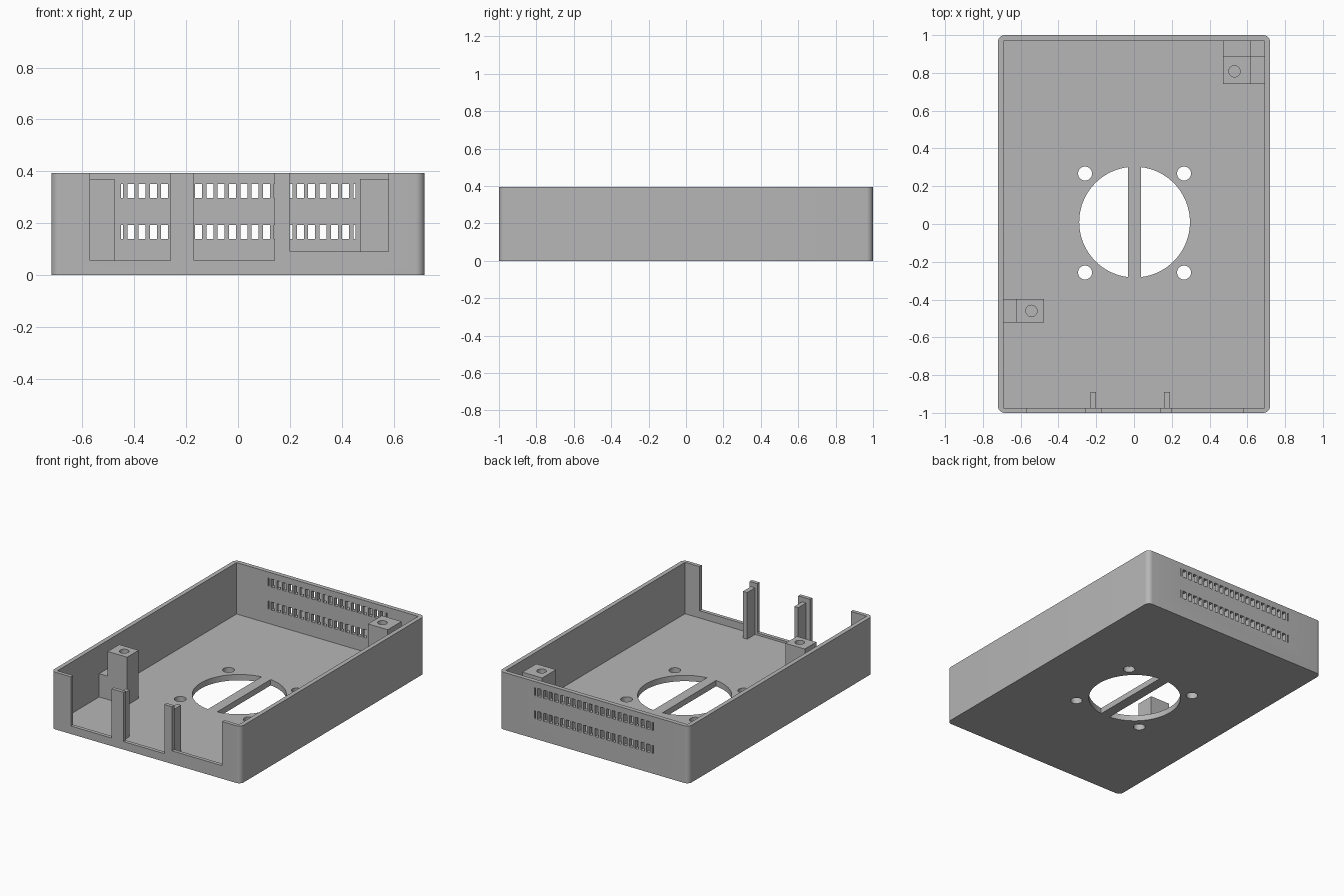
import bpy, bmesh, math

HX, HY, H = 0.72, 1.0, 0.393      # half width, half depth, height
FLOOR, RIB_TOP = 0.04, 0.2

cube = bpy.data.objects.get("Cube")
if cube:
    bpy.data.objects.remove(cube, do_unlink=True)

grey = bpy.data.materials.new("plain grey")
grey.use_nodes = True
colour = (0.47, 0.47, 0.47, 1)
grey.diffuse_color = colour
grey.node_tree.nodes["Principled BSDF"].inputs["Base Color"].default_value = colour


def prism(bm, pts, z0, z1):
    """Extrude a counter-clockwise outline from z0 to z1."""
    low = [bm.verts.new((x, y, z0)) for x, y in pts]
    high = [bm.verts.new((x, y, z1)) for x, y in pts]
    bm.faces.new(low[::-1])
    bm.faces.new(high)
    n = len(pts)
    for i in range(n):
        j = (i + 1) % n
        bm.faces.new((low[i], low[j], high[j], high[i]))


def box(bm, x0, x1, y0, y1, z0, z1):
    prism(bm, [(x0, y0), (x1, y0), (x1, y1), (x0, y1)], z0, z1)


def arc(cx, cy, r, a0, a1, n):
    return [(cx + r * math.cos(a0 + (a1 - a0) * i / n),
             cy + r * math.sin(a0 + (a1 - a0) * i / n)) for i in range(n + 1)]


def disc(bm, cx, cy, r, z0, z1):
    prism(bm, arc(cx, cy, r, 0, math.tau, 32)[:-1], z0, z1)


def make(name, bm):
    mesh = bpy.data.meshes.new(name)
    bm.to_mesh(mesh)
    bm.free()
    mesh.materials.append(grey)
    obj = bpy.data.objects.new(name, mesh)
    bpy.context.collection.objects.link(obj)
    return obj


def cut(obj, name, bm):
    """Subtract the cutter and bake the result."""
    cutter = make(name, bm)
    cutter.hide_render = True
    mod = obj.modifiers.new(name, 'BOOLEAN')
    mod.operation = 'DIFFERENCE'
    mod.solver = 'EXACT'
    mod.object = cutter
    bpy.context.view_layer.update()
    baked = bpy.data.meshes.new_from_object(
        obj.evaluated_get(bpy.context.evaluated_depsgraph_get()))
    obj.modifiers.clear()
    obj.data = baked
    bpy.data.objects.remove(cutter, do_unlink=True)


# Tray shell with rounded vertical corners
R = 0.035
outline = []
for k, (sx, sy) in enumerate([(1, 1), (-1, 1), (-1, -1), (1, -1)]):
    outline += arc(sx * (HX - R), sy * (HY - R), R,
                   k * math.pi / 2, (k + 1) * math.pi / 2, 8)
bm = bmesh.new()
prism(bm, outline, 0, H)
shell = make("tray_shell", bm)

# Inner cavity
bm = bmesh.new()
box(bm, -0.69, 0.69, -0.975, 0.97, FLOOR, H + 0.1)
cut(shell, "cavity_cutter", bm)

# Three connector openings in the front wall
bm = bmesh.new()
for x0, x1, z0 in [(-0.57, -0.26, 0.055), (-0.17, 0.14, 0.055), (0.2, 0.58, 0.09)]:
    box(bm, x0, x1, -1.1, -0.95, z0, H + 0.1)
cut(shell, "opening_cutter", bm)

# Two rows of vent slots in the back wall, narrow at both ends
bm = bmesh.new()
for z in (0.138, 0.296):
    for i in range(-1, 21):
        x = -0.427 + i * 0.0436
        box(bm, max(x, -0.452), min(x + 0.027, 0.453), 0.9, 1.1, z, z + 0.055)
cut(shell, "vent_cutter", bm)

# Fan opening split by a bar, with four screw holes
bm = bmesh.new()
fx, fy, fr, bar = 0.003, 0.01, 0.293, 0.035
a = math.acos(bar / fr)
prism(bm, arc(fx, fy, fr, -a, a, 40), -0.1, 0.1)
prism(bm, arc(fx, fy, fr, math.pi - a, math.pi + a, 40), -0.1, 0.1)
for sx in (-1, 1):
    for sy in (-1, 1):
        disc(bm, fx + sx * 0.262, fy - 0.005 + sy * 0.262, 0.037, -0.1, 0.1)
cut(shell, "fan_cutter", bm)


# Screw posts with a blind hole in the top
def post(name, x0, x1, y0, y1, cx, cy):
    bm = bmesh.new()
    box(bm, x0, x1, y0, y1, FLOOR - 0.01, 0.37)
    obj = make(name, bm)
    bm = bmesh.new()
    disc(bm, cx, cy, 0.03, 0.2, 0.5)
    cut(obj, name + "_hole_cutter", bm)
    return obj


back_post = post("back_screw_post", 0.47, 0.62, 0.74, 0.89, 0.532, 0.808)
side_post = post("side_screw_post", -0.625, -0.477, -0.522, -0.397, -0.543, -0.46)


# Ribs tying posts to walls and stiffening the front uprights
def rib(name, x0, x1, y0, y1, top):
    bm = bmesh.new()
    box(bm, x0, x1, y0, y1, FLOOR - 0.01, top)
    make(name, bm)


rib("back_post_rear_rib", 0.47, 0.62, 0.885, 0.98, RIB_TOP)
rib("back_post_side_rib", 0.615, 0.7, 0.74, 0.89, RIB_TOP)
rib("side_post_rib", -0.7, -0.62, -0.522, -0.397, RIB_TOP)
rib("right_upright_rib", -0.23, -0.2, -0.98, -0.89, 0.36)
rib("left_upright_rib", 0.158, 0.19, -0.98, -0.89, 0.36)

# Smooth only the rounded corners and holes
for obj in bpy.context.view_layer.objects:
    obj.select_set(obj in (shell, back_post, side_post))
bpy.context.view_layer.objects.active = shell
bpy.ops.object.shade_smooth_by_angle(angle=math.radians(30))
